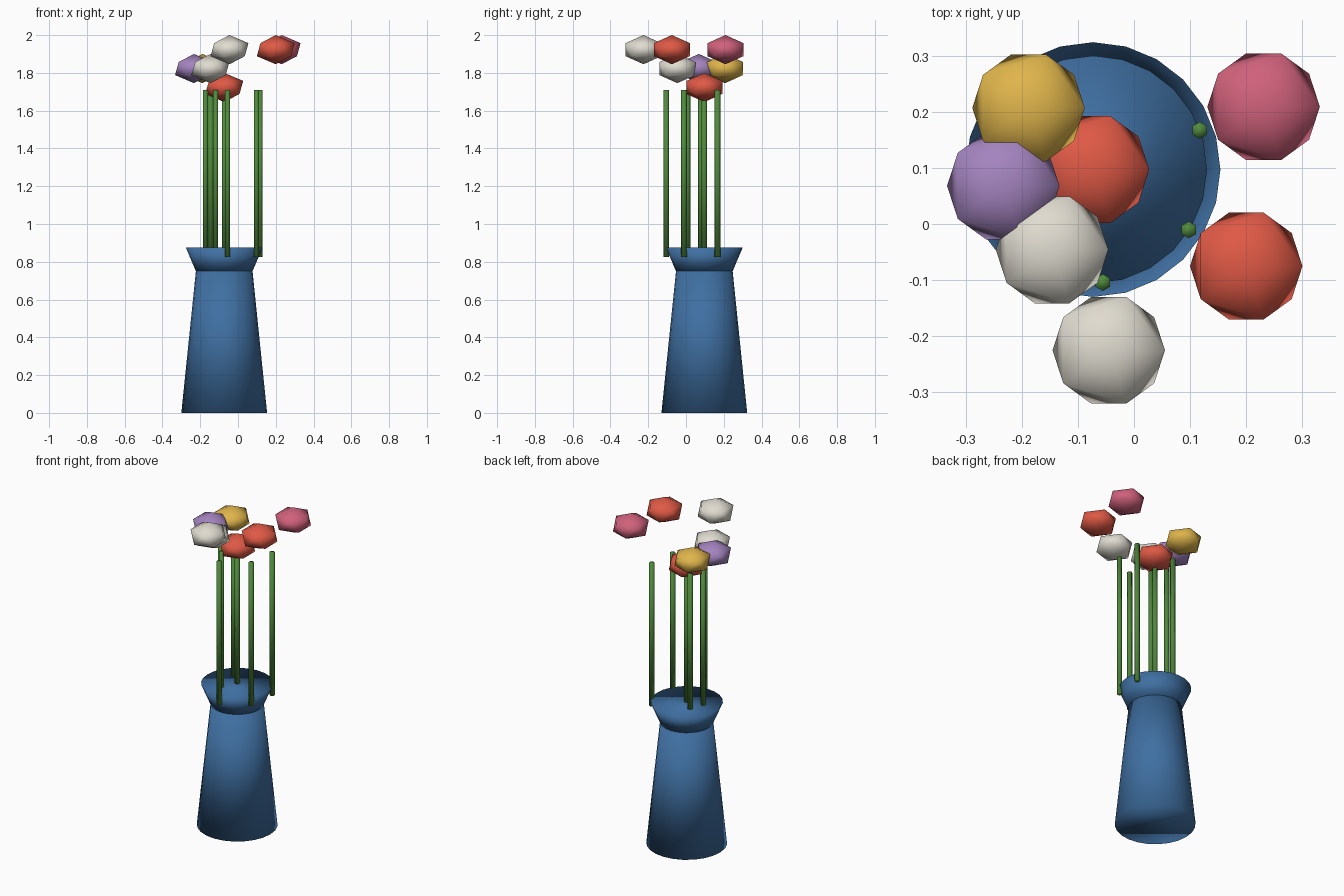
import bpy
from mathutils import Vector

cube = bpy.data.objects.get("Cube")
if cube:
    bpy.data.objects.remove(cube, do_unlink=True)


def material(name, rgb):
    mat = bpy.data.materials.new(name)
    mat.use_nodes = True
    color = (*rgb, 1)
    mat.diffuse_color = color
    mat.node_tree.nodes["Principled BSDF"].inputs["Base Color"].default_value = color
    return mat


BLUE = material("blue glaze", (0.05, 0.16, 0.36))
GREEN = material("stem green", (0.08, 0.25, 0.045))
RED = material("red petals", (0.74, 0.10, 0.06))
GOLD = material("gold petals", (0.74, 0.46, 0.07))
PURPLE = material("purple petals", (0.37, 0.23, 0.52))
CREAM = material("cream petals", (0.74, 0.71, 0.63))
PINK = material("pink petals", (0.63, 0.12, 0.20))


def finish(name, mat):
    obj = bpy.context.object
    obj.name = name
    obj.data.materials.append(mat)
    bpy.ops.object.shade_smooth()
    return obj


def tapered(name, mat, xy, z0, z1, r0, r1, sides):
    """Closed, softly shaded round part standing between two heights."""
    bpy.ops.mesh.primitive_cone_add(vertices=sides, radius1=r0, radius2=r1, depth=z1 - z0,
                                    location=(xy.x, xy.y, (z0 + z1) / 2))
    return finish(name, mat)


# Vase
center = Vector((-0.073, 0.097))
tapered("vase_body", BLUE, center, 0, 0.75, 0.227, 0.15, 24)
tapered("vase_rim", BLUE, center, 0.75, 0.875, 0.15, 0.203, 24)

# Blooms: name, colour, offset from the vase axis, height
blooms = [
    ("center", RED, (0, 0), 1.723),
    ("back_right", GOLD, (-0.115, 0.11), 1.823),
    ("right", PURPLE, (-0.16, -0.029), 1.823),
    ("front_right", CREAM, (-0.073, -0.143), 1.823),
    ("front", CREAM, (0.028, -0.322), 1.923),
    ("front_left", RED, (0.273, -0.172), 1.923),
    ("back_left", PINK, (0.304, 0.112), 1.923),
]
for name, mat, offset, height in blooms:
    offset = Vector(offset)
    # Stems stand closer to the axis than their blooms
    tapered(name + "_stem", GREEN, center + offset * 0.625, 0.825, 1.71, 0.015, 0.015, 6)
    spot = center + offset
    bpy.ops.mesh.primitive_ico_sphere_add(subdivisions=1, radius=0.112,
                                          location=(spot.x, spot.y, height))
    finish(name + "_bloom", mat).scale.z = 0.69
